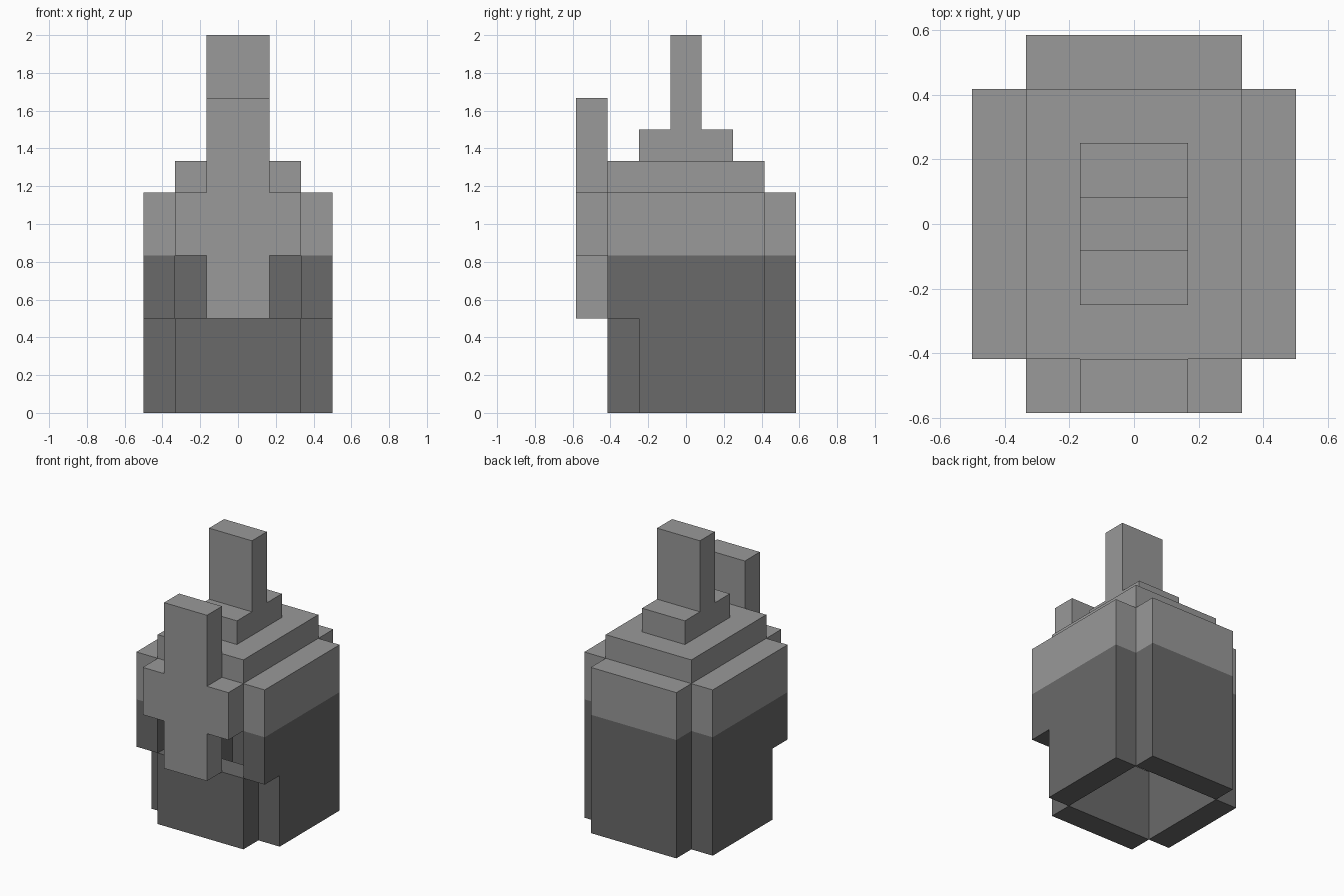
import bpy, bmesh
from mathutils import Vector

if "Cube" in bpy.data.objects:
    bpy.data.objects.remove(bpy.data.objects["Cube"])

U = 1 / 6          # block size: every part sits on this grid
BAND = 5 * U       # height where dark walls turn light


def material(name, v):
    m = bpy.data.materials.new(name)
    m.diffuse_color = (v, v, v, 1)
    m.use_nodes = True
    m.node_tree.nodes["Principled BSDF"].inputs["Base Color"].default_value = m.diffuse_color
    return m


LIGHT = material("light grey", 0.319)
DARK = material("dark grey", 0.144)


def extrude(name, profile, axis, start, end):
    """Extrude a profile of (horizontal, z) block units along x or y."""
    bm = bmesh.new()
    verts = [bm.verts.new((start * U, h * U, z * U) if axis == "x" else (h * U, start * U, z * U))
             for h, z in profile]
    face = bm.faces.new(verts)
    shift = Vector((1, 0, 0) if axis == "x" else (0, 1, 0)) * (end - start) * U
    new = bmesh.ops.extrude_face_region(bm, geom=[face], use_keep_orig=True)
    bmesh.ops.translate(bm, vec=shift, verts=[g for g in new["geom"] if isinstance(g, bmesh.types.BMVert)])
    bmesh.ops.recalc_face_normals(bm, faces=bm.faces[:])
    me = bpy.data.meshes.new(name)
    obj = bpy.data.objects.new(name, me)
    bpy.context.collection.objects.link(obj)
    return obj, bm


def finish(obj, bm, banded):
    """Walls are cut at the colour band; other parts stay light."""
    me = obj.data
    me.materials.append(LIGHT)
    me.materials.append(DARK)
    if banded:
        bmesh.ops.bisect_plane(bm, geom=bm.verts[:] + bm.edges[:] + bm.faces[:],
                               plane_co=(0, 0, BAND), plane_no=(0, 0, 1))
        for f in bm.faces:
            f.material_index = int(f.calc_center_median().z < BAND - 0.001)
    bm.to_mesh(me)
    bm.free()


def part(name, profile, axis, start, end, banded=False):
    finish(*extrude(name, profile, axis, start, end), banded)


def rect(h0, h1, z0, z1):
    return [(h0, z0), (h1, z0), (h1, z1), (h0, z1)]


# Side walls, stepped at the lower front
side = [(-1.5, 0), (2.5, 0), (2.5, 7), (-2.5, 7), (-2.5, 3), (-1.5, 3)]
for name, x in (("left_wall", -3), ("right_wall", 2)):
    part(name, side, "x", x, x + 1, banded=True)

# Back wall and low front wall; the body is hollow and open below
part("back_wall", rect(-2, 2, 0, 7), "y", 2.5, 3.5, banded=True)
part("front_wall", rect(-2, 2, 0, 3), "y", -2.5, -1.5, banded=True)

# Cross-shaped plate standing in front of the opening
cross = [(-1, 3), (1, 3), (1, 5), (2, 5), (2, 7), (1, 7),
         (1, 10), (-1, 10), (-1, 7), (-2, 7), (-2, 5), (-1, 5)]
part("front_cross", cross, "y", -3.5, -2.5)

# Roof slab
part("roof", rect(-2, 2, 7, 8), "y", -2.5, 2.5)

# Stepped top with tall upright
top = [(-1.5, 8), (1.5, 8), (1.5, 9), (0.5, 9), (0.5, 12), (-0.5, 12), (-0.5, 9), (-1.5, 9)]
part("top_post", top, "x", -1, 1)
